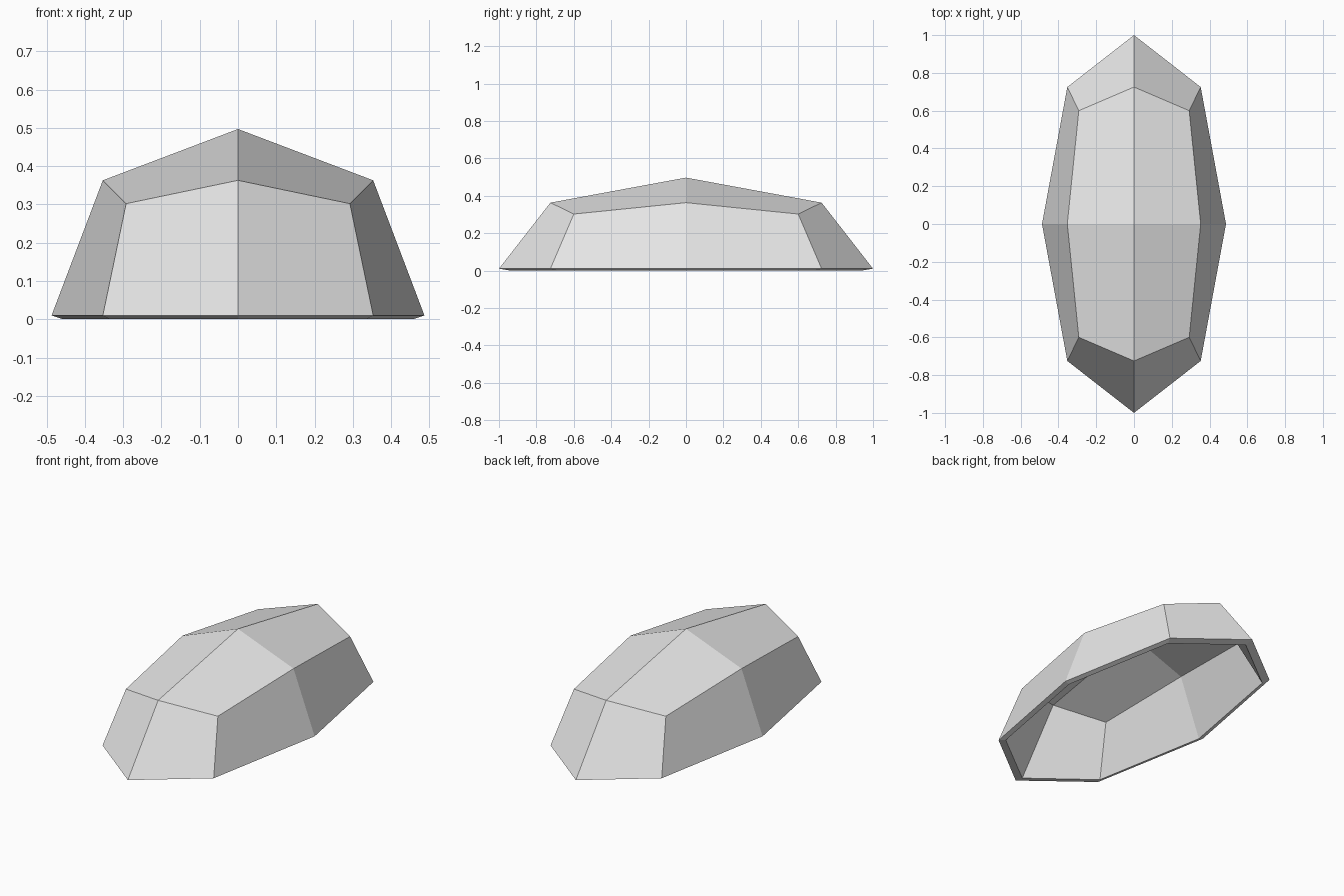
import bpy
import bmesh

if "Cube" in bpy.data.objects:
    bpy.data.objects.remove(bpy.data.objects["Cube"])

grey = bpy.data.materials.new("plain grey")
grey.diffuse_color = (0.8, 0.8, 0.8, 1.0)
grey.use_nodes = True
grey.node_tree.nodes["Principled BSDF"].inputs["Base Color"].default_value = grey.diffuse_color

# Rounded cube: one cut per edge, then edge middles and corners pulled in
bm = bmesh.new()
bmesh.ops.create_cube(bm, size=2.0)
bmesh.ops.subdivide_edges(bm, edges=bm.edges[:], cuts=1, use_grid_fill=True)
pull = {1: 1.0, 2: 0.725, 3: 0.6}
for v in bm.verts:
    v.co *= pull[sum(abs(c) > 0.5 for c in v.co)]

# Keep the upper half as an open dome
lower = [v for v in bm.verts if v.co.z < -0.1]
bmesh.ops.delete(bm, geom=lower, context='VERTS')
bmesh.ops.recalc_face_normals(bm, faces=bm.faces[:])
if sum(f.normal.z for f in bm.faces) < 0:
    bmesh.ops.reverse_faces(bm, faces=bm.faces[:])

mesh = bpy.data.meshes.new("shell")
bm.to_mesh(mesh)
bm.free()
mesh.materials.append(grey)

# Stretched hollow shell, wall thickness added before the stretch
shell = bpy.data.objects.new("shell", mesh)
bpy.context.collection.objects.link(shell)
shell.scale = (0.487, 1.0, 0.487)
shell.location.z = 0.01
wall = shell.modifiers.new("wall", 'SOLIDIFY')
wall.thickness = 0.058
wall.offset = -1.0
